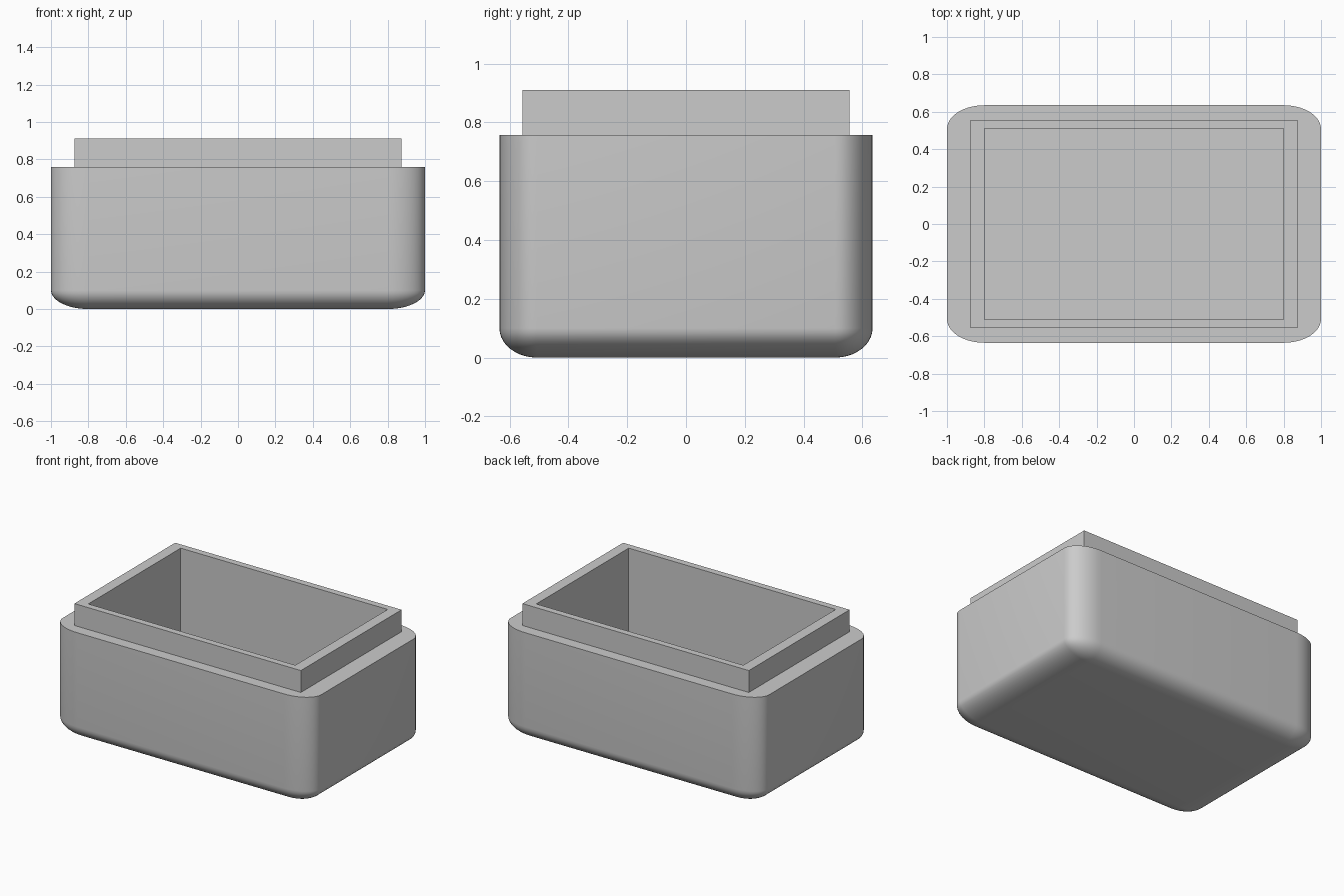
import bpy, bmesh, math

if "Cube" in bpy.data.objects:
    bpy.data.objects.remove(bpy.data.objects["Cube"])

STEPS = 10                      # segments per rounded corner
CORE_X, CORE_Y = 0.80, 0.508    # flat core of the box, also the cavity size
RX, RY, RZ = 0.20, 0.127, 0.10  # corner radii along each axis
SHOULDER, TOP, FLOOR = 0.758, 0.911, 0.10
LIP_X, LIP_Y = 0.875, 0.556
CORNERS = [(1, 1), (-1, 1), (-1, -1), (1, -1)]

bm = bmesh.new()


def rounded_loop(grow, z):
    """Rounded outline: core rectangle plus a scaled corner arc."""
    loop = []
    for q, (sx, sy) in enumerate(CORNERS):
        for i in range(STEPS + 1):
            a = math.pi / 2 * (q + i / STEPS)
            loop.append(bm.verts.new((sx * CORE_X + RX * grow * math.cos(a),
                                      sy * CORE_Y + RY * grow * math.sin(a), z)))
    return loop


def square_loop(x, y, z):
    return [bm.verts.new((sx * x, sy * y, z)) for sx, sy in CORNERS]


def skin(a, b):
    n = len(a)
    for i in range(n):
        j = (i + 1) % n
        bm.faces.new((a[i], a[j], b[j], b[i]))


# Underside and rounded bottom edge, then the straight walls
base = square_loop(CORE_X, CORE_Y, 0)
bm.faces.new(base[::-1])
rings = []
for k in range(1, STEPS + 1):
    p = math.pi / 2 * k / STEPS
    rings.append(rounded_loop(math.sin(p), RZ * (1 - math.cos(p))))
rings.append(rounded_loop(1, SHOULDER))
for lower, upper in zip(rings, rings[1:]):
    skin(lower, upper)


def fan(square, ring, flip):
    """Join a four-corner loop to a rounded loop."""
    n = len(ring)
    for q in range(4):
        s = q * (STEPS + 1)
        for i in range(s, s + STEPS):
            f = (square[q], ring[i], ring[i + 1])
            bm.faces.new(f[::-1] if flip else f)
        e = s + STEPS
        f = (square[q], ring[e], ring[(e + 1) % n], square[(q + 1) % 4])
        bm.faces.new(f[::-1] if flip else f)


fan(base, rings[0], True)

# Shoulder, raised lip, rim and cavity
lip = [square_loop(LIP_X, LIP_Y, SHOULDER), square_loop(LIP_X, LIP_Y, TOP),
       square_loop(CORE_X, 0.51, TOP), square_loop(CORE_X, 0.51, FLOOR)]
fan(lip[0], rings[-1], False)
for lower, upper in zip(lip, lip[1:]):
    skin(lower, upper)
bm.faces.new(lip[-1])

bmesh.ops.recalc_face_normals(bm, faces=bm.faces)
mesh = bpy.data.meshes.new("box_body")
bm.to_mesh(mesh)
bm.free()
box = bpy.data.objects.new("box_body", mesh)
bpy.context.collection.objects.link(box)

grey = bpy.data.materials.new("light_grey")
grey.diffuse_color = (0.6, 0.6, 0.6, 1)
grey.use_nodes = True
grey.node_tree.nodes["Principled BSDF"].inputs["Base Color"].default_value = grey.diffuse_color
mesh.materials.append(grey)

bpy.context.view_layer.objects.active = box
box.select_set(True)
bpy.ops.object.shade_smooth_by_angle(angle=math.radians(30))
